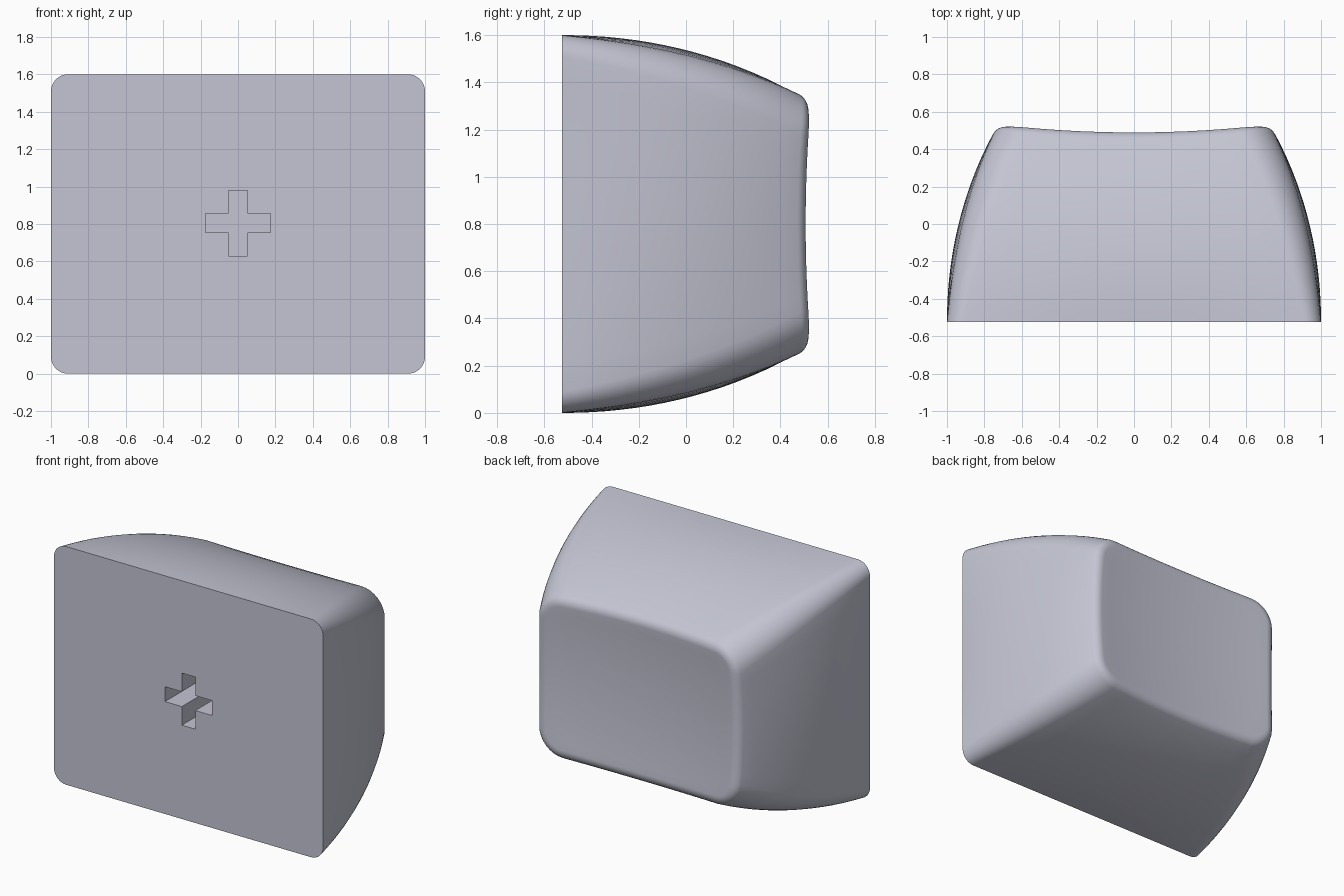
import bpy, bmesh
from math import sin, cos, pi, radians

cube = bpy.data.objects.get("Cube")
if cube:
    bpy.data.objects.remove(cube, do_unlink=True)

MID = 0.8          # height of the centre line
FRONT = -0.525     # flat mounting face
RIM = 0.5          # nominal depth of the dished face
R = 0.075          # rim rounding
WALL = radians(27)  # wall lean where it meets the rim


def dish(x, z):
    return 0.467 + 0.082 * x * x + 0.092 * z * z


def outline(y, inset=0.0):
    """Rounded, slightly bulged rectangle at a given depth, centred on zero."""
    t = y - FRONT
    drop = 0.25 * t ** 2.1 + inset
    bulge = 0.1 * t * (1.15 - t)
    hx, hz = 1 - drop - bulge, 0.8 - drop - bulge
    r = max(0.09 + 0.08 * t - inset, 0.05)
    corners = [(hx - r, hz - r), (r - hx, hz - r), (r - hx, r - hz), (hx - r, r - hz)]
    pts = []
    for i, (cx, cz) in enumerate(corners):
        arc = [(cx + r * cos(a), cz + r * sin(a))
               for a in (pi / 2 * (i + k / 8) for k in range(9))]
        nx, nz = corners[(i + 1) % 4]
        a = pi / 2 * (i + 1)
        end = (nx + r * cos(a), nz + r * sin(a))
        last = arc[-1]
        side = [(last[0] + (end[0] - last[0]) * k / 12,
                 last[1] + (end[1] - last[1]) * k / 12) for k in range(1, 12)]
        pts += arc + side
    return [(x * (1 + bulge / hx * (1 - (z / hz) ** 2)),
             z * (1 + bulge / hz * (1 - (x / hx) ** 2))) for x, z in pts]


def new_object(name, bm):
    bmesh.ops.recalc_face_normals(bm, faces=bm.faces)
    mesh = bpy.data.meshes.new(name)
    bm.to_mesh(mesh)
    bm.free()
    obj = bpy.data.objects.new(name, mesh)
    bpy.context.collection.objects.link(obj)
    return obj


# Cap body: curved walls, rounded rim, dished face
bm = bmesh.new()
rings = []


def add_ring(points, depth):
    rings.append([bm.verts.new((x, depth(x, z), z + MID)) for x, z in points])


wall_top = RIM - R + R * sin(WALL)
for k in range(17):
    y = FRONT + (wall_top - FRONT) * k / 16
    s = (k / 16) ** 2
    add_ring(outline(y), lambda x, z: y + s * (dish(x, z) - RIM))
for k in range(1, 9):
    a = WALL + (pi / 2 - WALL) * k / 8
    lift = R * (1 - sin(a))
    add_ring(outline(wall_top, R * (cos(WALL) - cos(a))),
             lambda x, z: dish(x, z) - lift)
face_edge = outline(wall_top, R * cos(WALL))
for k in range(9, 0, -1):
    add_ring([(x * k / 10, z * k / 10) for x, z in face_edge], dish)

for low, high in zip(rings, rings[1:]):
    for i in range(len(low)):
        j = (i + 1) % len(low)
        bm.faces.new((low[i], low[j], high[j], high[i]))
centre = bm.verts.new((0, dish(0, 0), MID))
for i, v in enumerate(rings[-1]):
    bm.faces.new((v, rings[-1][(i + 1) % len(rings[-1])], centre))
bm.faces.new(rings[0])
cap = new_object("cap_body", bm)

# Cross-shaped stem socket cut into the front
bm = bmesh.new()
arm, half = 0.175, 0.05
quarter = [(arm, -half), (arm, half), (half, half)]
cross = []
for turn in range(4):
    cross += quarter
    quarter = [(-z, x) for x, z in quarter]
# the last point of each quarter is the inner corner shared with the next arm
base = bm.faces.new([bm.verts.new((x, FRONT - 0.1, z + MID + 0.005)) for x, z in cross])
extruded = bmesh.ops.extrude_face_region(bm, geom=[base])
for v in extruded["geom"]:
    if isinstance(v, bmesh.types.BMVert):
        v.co.y += 0.6
cutter = new_object("socket_cutter", bm)
cutter.hide_render = True

cut = cap.modifiers.new("socket", "BOOLEAN")
cut.operation = "DIFFERENCE"
cut.solver = "EXACT"
cut.object = cutter
bpy.ops.object.select_all(action="DESELECT")
cap.select_set(True)
bpy.context.view_layer.objects.active = cap
bpy.ops.object.modifier_apply(modifier=cut.name)
bpy.data.objects.remove(cutter, do_unlink=True)
bpy.ops.object.shade_smooth_by_angle(angle=radians(35))

# Single pale grey plastic
grey = bpy.data.materials.new("pale_grey_plastic")
grey.use_nodes = True
colour = (0.55, 0.56, 0.65, 1)
grey.diffuse_color = colour
grey.node_tree.nodes["Principled BSDF"].inputs["Base Color"].default_value = colour
cap.data.materials.clear()
cap.data.materials.append(grey)
